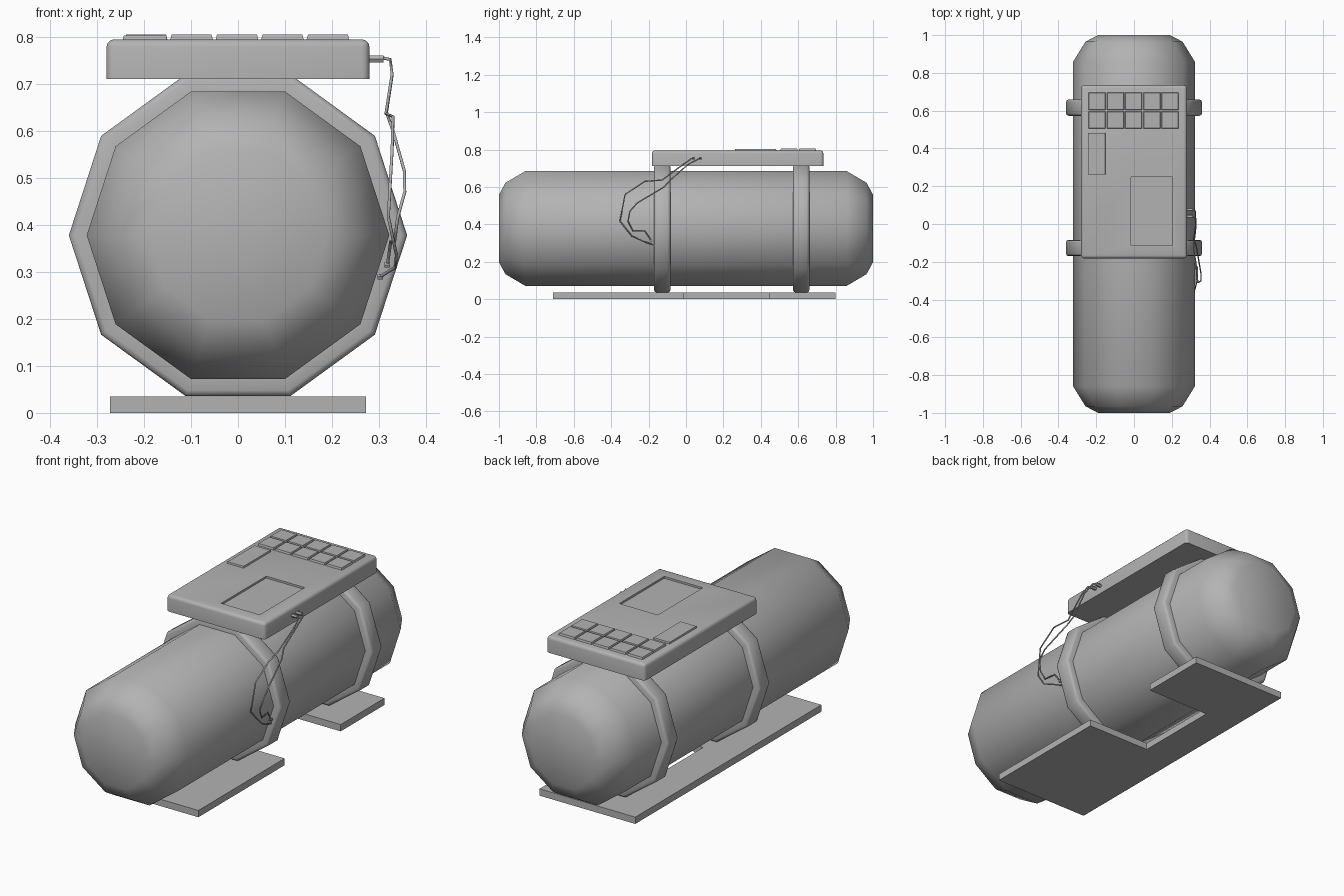
import bpy, bmesh, math
from mathutils import Vector

if "Cube" in bpy.data.objects:
    bpy.data.objects.remove(bpy.data.objects["Cube"])

grey = bpy.data.materials.new("plain_grey")
grey.diffuse_color = (0.45, 0.45, 0.45, 1)
grey.use_nodes = True
grey.node_tree.nodes["Principled BSDF"].inputs["Base Color"].default_value = grey.diffuse_color
AXIS_Z = 0.378


def finish(name, bm, smooth=None):
    bmesh.ops.recalc_face_normals(bm, faces=bm.faces)
    me = bpy.data.meshes.new(name)
    bm.to_mesh(me)
    bm.free()
    me.materials.append(grey)
    ob = bpy.data.objects.new(name, me)
    bpy.context.collection.objects.link(ob)
    if smooth:
        bpy.ops.object.select_all(action='DESELECT')
        ob.select_set(True)
        bpy.context.view_layer.objects.active = ob
        bpy.ops.object.shade_smooth_by_angle(angle=math.radians(smooth))
    return ob


def lathe(name, profile, closed, smooth, sides=10):
    """Spin (y, radius) points around the long axis."""
    bm = bmesh.new()
    rings = []
    for y, r in profile:
        rings.append([bm.verts.new((r * math.cos(a), y, AXIS_Z + r * math.sin(a)))
                      for a in (math.tau * i / sides for i in range(sides))])
    pairs = list(zip(rings, rings[1:]))
    if closed:
        pairs.append((rings[-1], rings[0]))
    else:
        bm.faces.new(rings[0])
        bm.faces.new(rings[-1])
    for a, b in pairs:
        for i in range(sides):
            j = (i + 1) % sides
            bm.faces.new((a[i], a[j], b[j], b[i]))
    return finish(name, bm, smooth)


def prism(bm, outline, z0, z1, inset=0.0):
    """Extrude an xy outline, optionally pulling the top in."""
    c = sum((Vector(p) for p in outline), Vector((0, 0))) / len(outline)
    low = [bm.verts.new((x, y, z0)) for x, y in outline]
    top = [bm.verts.new((x - math.copysign(inset, x - c.x),
                         y - math.copysign(inset, y - c.y), z1)) for x, y in outline]
    bm.faces.new(low)
    bm.faces.new(top)
    n = len(outline)
    for i in range(n):
        j = (i + 1) % n
        bm.faces.new((low[i], low[j], top[j], top[i]))


def rect(x0, x1, y0, y1):
    return [(x0, y0), (x1, y0), (x1, y1), (x0, y1)]


# Tank with rounded ends
end = [(1.0, 0.19), (0.965, 0.257), (0.86, 0.322)]
lathe("tank", [(-y, r) for y, r in end] + end[::-1], False, 40)

# Two straps with softened outer edges
for name, y in (("front_strap", -0.127), ("rear_strap", 0.616)):
    h, b = 0.043, 0.013
    lathe(name, [(y - h, 0.31), (y - h, 0.36 - b), (y - h + b * 0.3, 0.36 - b * 0.3),
                 (y - h + b, 0.36), (y + h - b, 0.36), (y + h - b * 0.3, 0.36 - b * 0.3),
                 (y + h, 0.36 - b), (y + h, 0.31)], True, 50)

# Base plate with a notch in its right side
bm = bmesh.new()
prism(bm, [(-0.272, -0.71), (0.272, -0.71), (0.272, -0.01), (-0.09, -0.01),
           (-0.09, 0.445), (0.272, 0.445), (0.272, 0.80), (-0.272, 0.80)], 0, 0.035)
finish("base_plate", bm)

# Control box with rounded corners and a recessed panel
bm = bmesh.new()
prism(bm, rect(-0.28, 0.28, -0.182, 0.735), 0.711, 0.795)
edges = [e for e in bm.edges if max(v.co.z for v in e.verts) > 0.75]
bmesh.ops.bevel(bm, geom=edges, offset=0.016, segments=3, profile=0.5, affect='EDGES')
box = finish("control_box", bm, 40)

bm = bmesh.new()
prism(bm, rect(-0.015, 0.204, -0.115, 0.25), 0.785, 0.85)
cutter = finish("panel_cutter", bm)
cutter.hide_render = True
cutter.hide_viewport = True
mod = box.modifiers.new("panel_recess", 'BOOLEAN')
mod.operation = 'DIFFERENCE'
mod.solver = 'EXACT'
mod.object = cutter

# Keypad: five columns by two rows
bm = bmesh.new()
for col in range(5):
    for row in range(2):
        x, y = -0.242 + 0.0967 * col, 0.503 + 0.099 * row
        prism(bm, rect(x, x + 0.093, y, y + 0.095), 0.79, 0.805, 0.004)
finish("keypad", bm)

# Small raised label plate
bm = bmesh.new()
prism(bm, rect(-0.246, -0.15, 0.26, 0.484), 0.79, 0.803, 0.003)
finish("side_plate", bm)


def tube(name, points, radius, smooth=None):
    """Round rod through the points."""
    cu = bpy.data.curves.new(name, 'CURVE')
    cu.dimensions = '3D'
    cu.bevel_depth = radius
    cu.bevel_resolution = 1
    cu.use_fill_caps = True
    sp = cu.splines.new('POLY')
    sp.points.add(len(points) - 1)
    for p, co in zip(sp.points, points):
        p.co = (*co, 1)
    tmp = bpy.data.objects.new(name + "_path", cu)
    bpy.context.collection.objects.link(tmp)
    me = tmp.evaluated_get(bpy.context.evaluated_depsgraph_get()).to_mesh()
    bm = bmesh.new()
    bm.from_mesh(me)
    bpy.data.objects.remove(tmp)
    return finish(name, bm, smooth)


# Plugs on the box side
for name, y in (("plug_a", 0.04), ("plug_b", 0.077)):
    tube(name, [(0.275, y, 0.753), (0.31, y, 0.753)], 0.009, 50)

# Two loose wires from the plugs to the tank
wire_a = [(0.31, 0.04, 0.755), (0.324, 0.03, 0.752), (0.328, -0.016, 0.72),
          (0.315, -0.128, 0.637), (0.33, -0.22, 0.63), (0.328, -0.326, 0.56),
          (0.32, -0.353, 0.417), (0.337, -0.289, 0.337), (0.335, -0.23, 0.31),
          (0.303, -0.175, 0.29)]
wire_b = [(0.31, 0.077, 0.755), (0.324, 0.07, 0.752), (0.328, 0.01, 0.72),
          (0.316, -0.08, 0.64), (0.33, -0.117, 0.60), (0.354, -0.26, 0.515),
          (0.355, -0.30, 0.47), (0.34, -0.31, 0.417), (0.333, -0.283, 0.364),
          (0.325, -0.22, 0.364), (0.318, -0.187, 0.315)]
for name, pts in (("wire_a", wire_a), ("wire_b", wire_b)):
    tube(name, pts, 0.0035, 60)
    # Bare contact at the loose end
    x, y, z = pts[-1]
    tube(name + "_tip", [(x - 0.006, y, z), (x + 0.006, y, z)], 0.007, 50)
